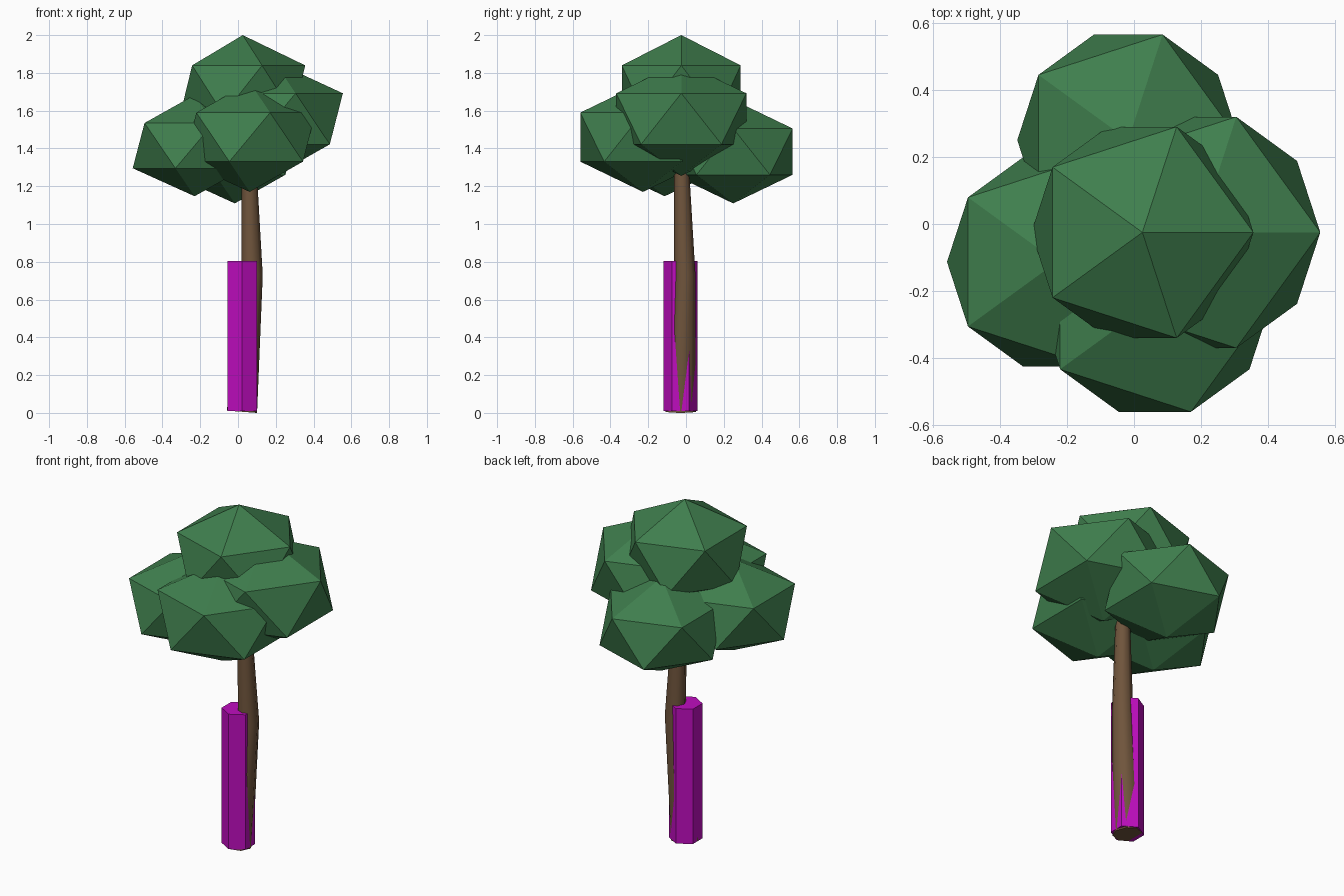
import bpy, bmesh
from math import sin, cos, pi

if "Cube" in bpy.data.objects:
    bpy.data.objects.remove(bpy.data.objects["Cube"])


def material(name, color):
    m = bpy.data.materials.new(name)
    m.diffuse_color = (*color, 1)
    m.use_nodes = True
    m.node_tree.nodes["Principled BSDF"].inputs["Base Color"].default_value = m.diffuse_color
    return m


leaf = material("leaf_green", (0.05, 0.21, 0.075))
bark = material("bark_brown", (0.16, 0.09, 0.045))
magenta = material("magenta", (0.52, 0.004, 0.52))

# Foliage clumps: flattened 20-sided balls (centre, radius, half height)
clumps = {
    "foliage_top": ((0.025, -0.025, 1.71), 0.37, 0.29),
    "foliage_right": ((0.193, -0.025, 1.557), 0.405, 0.302),
    "foliage_left": ((-0.23, -0.113, 1.415), 0.366, 0.268),
    "foliage_front": ((0.062, -0.228, 1.46), 0.39, 0.29),
    "foliage_back": ((-0.017, 0.25, 1.383), 0.37, 0.274),
}
for name, (centre, radius, half_height) in clumps.items():
    bpy.ops.mesh.primitive_ico_sphere_add(subdivisions=1, radius=1, location=centre)
    ob = bpy.context.object
    ob.name = name
    ob.scale = (radius, radius, half_height)
    ob.data.materials.append(leaf)

# Hexagonal sleeve around the lower trunk
bpy.ops.mesh.primitive_cylinder_add(vertices=6, radius=0.09, depth=0.793,
                                    location=(0.022, -0.028, 0.4065))
sleeve = bpy.context.object
sleeve.name = "trunk_sleeve"
sleeve.data.materials.append(magenta)

# Bent, tapering eight-sided trunk: x, y, z, radius, tilt of the ring
path = [
    (0.021, -0.028, 0.006, 0.080, 0.075),
    (0.074, -0.007, 0.73, 0.057, 0.025),
    (0.060, -0.022, 1.25, 0.041, -0.03),
    (0.050, -0.025, 1.50, 0.034, -0.03),
]
SIDES = 8
bm = bmesh.new()
rings = []
for x, y, z, r, tilt in path:
    angles = [2 * pi * i / SIDES for i in range(SIDES)]
    rings.append([bm.verts.new((x + r * cos(a), y + r * sin(a), z - tilt * r * cos(a)))
                  for a in angles])
for low, high in zip(rings, rings[1:]):
    for i in range(SIDES):
        j = (i + 1) % SIDES
        bm.faces.new((low[i], low[j], high[j], high[i]))
bm.faces.new(rings[0][::-1])
bm.faces.new(rings[-1])
mesh = bpy.data.meshes.new("trunk")
bm.to_mesh(mesh)
bm.free()
trunk = bpy.data.objects.new("trunk", mesh)
bpy.context.collection.objects.link(trunk)
mesh.materials.append(bark)
bpy.ops.object.select_all(action="DESELECT")
trunk.select_set(True)
bpy.context.view_layer.objects.active = trunk
bpy.ops.object.shade_smooth_by_angle(angle=pi / 3)
